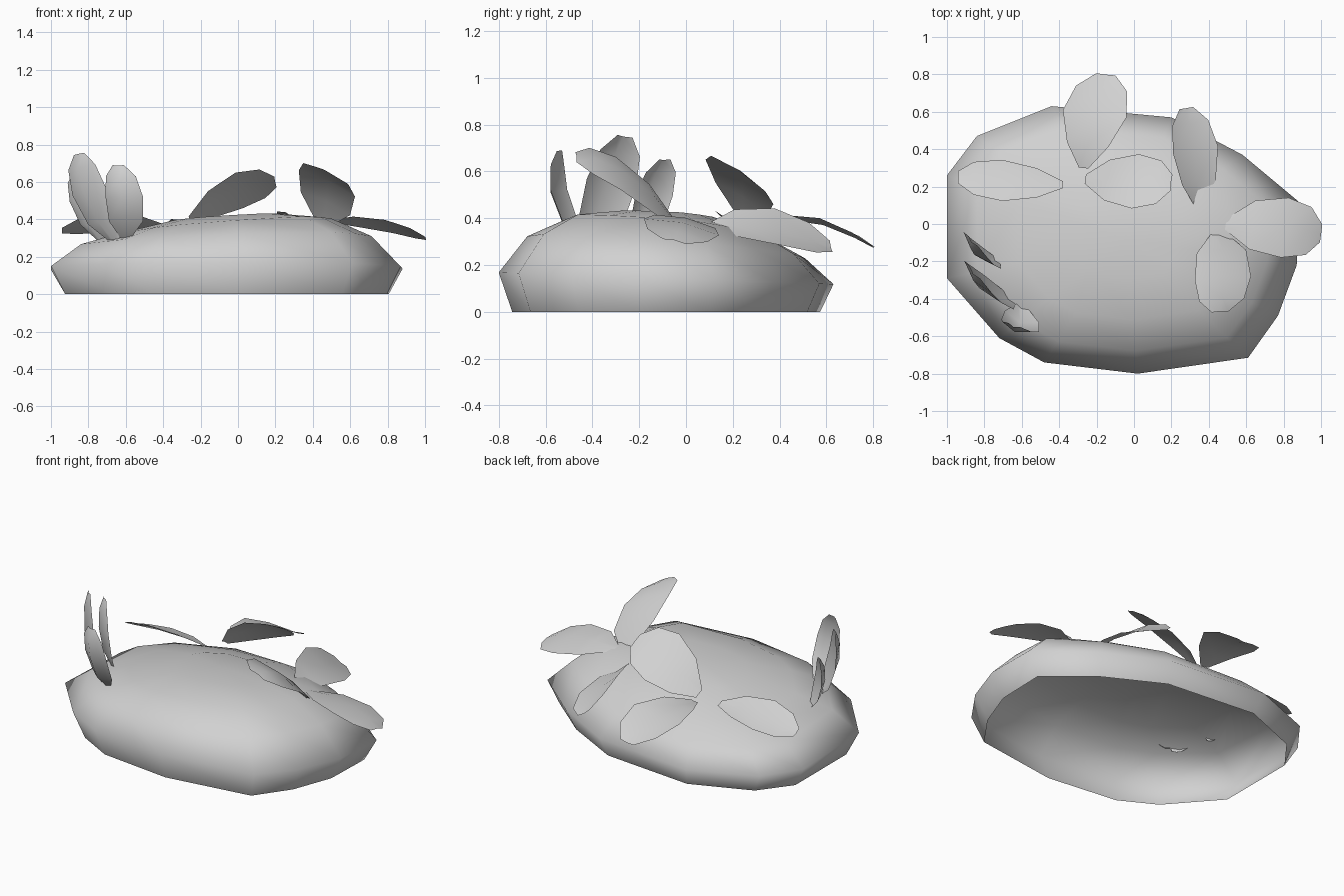
import bpy
import bmesh
from mathutils import Vector

default_cube = bpy.data.objects.get("Cube")
if default_cube:
    bpy.data.objects.remove(default_cube, do_unlink=True)

# One plain grey for the whole model
grey = bpy.data.materials.new("plain grey")
grey.use_nodes = True
grey.diffuse_color = (0.64, 0.64, 0.64, 1)
grey.node_tree.nodes["Principled BSDF"].inputs["Base Color"].default_value = (0.64, 0.64, 0.64, 1)


def finish(name, bm, angle):
    """Turn a bmesh into a smooth shaded, coloured object."""
    bmesh.ops.recalc_face_normals(bm, faces=bm.faces)
    mesh = bpy.data.meshes.new(name)
    bm.to_mesh(mesh)
    bm.free()
    mesh.materials.append(grey)
    obj = bpy.data.objects.new(name, mesh)
    bpy.context.collection.objects.link(obj)
    bpy.ops.object.select_all(action="DESELECT")
    obj.select_set(True)
    bpy.context.view_layer.objects.active = obj
    bpy.ops.object.shade_smooth_by_angle(angle=angle)


# Mound: an irregular outline lofted upwards, open underneath
outline = [(-1, .26), (-.84, .47), (-.44, .63), (.2, .57), (.58, .37),
           (.88, .12), (.87, -.22), (.77, -.49), (.61, -.715), (.02, -.8),
           (-.48, -.74), (-.72, -.61), (-1, -.29)]
centre = Vector((-.05, -.08))
# Each ring: scale, height, slope along x, slope along y
rings = [(.92, 0, 0, 0), (1, .14, 0, -.035), (.83, .275, .03, -.07),
         (.6, .355, .07, -.08), (.3, .41, .06, -.05)]

bm = bmesh.new()
loops = []
for scale, height, slope_x, slope_y in rings:
    loop = []
    for point in outline:
        p = centre + (Vector(point) - centre) * scale
        loop.append(bm.verts.new((p.x, p.y, height + slope_x * p.x + slope_y * p.y)))
    loops.append(loop)
count = len(outline)
for low, high in zip(loops, loops[1:]):
    for i in range(count):
        j = (i + 1) % count
        bm.faces.new((low[i], low[j], high[j], high[i]))
peak = bm.verts.new((centre.x, centre.y, .42))
for i in range(count):
    bm.faces.new((loops[-1][i], loops[-1][(i + 1) % count], peak))
finish("mound", bm, 1.5)

# Leaves: thin blades with a centre fold and a bend along their length
blade = [(0, .15), (.25, .65), (.58, 1), (.85, .8), (1, .3)]


def leaf(name, base, tip, side, bend, broad=1.0, fold=0.02):
    """Broad widens the half of the blade nearest the base."""
    base, tip, side, bend = map(Vector, (base, tip, side, bend))
    normal = (tip - base).cross(side).normalized()
    bm = bmesh.new()
    rows = []
    for t, width in blade:
        if t < 0.5:
            width *= broad
        mid = base.lerp(tip, t) + bend * (4 * t * (1 - t))
        rows.append([bm.verts.new(mid + side * width * s + normal * fold * width * (1 - abs(s)))
                     for s in (-1, 0, 1)])
    for a, b in zip(rows, rows[1:]):
        for i in range(2):
            bm.faces.new((a[i], a[i + 1], b[i + 1], b[i]))
    finish(name, bm, 1.2)


leaf("back_leaf", (-.27, .3, .38), (-.15, .8, .28), (.17, -.02, .01), (-.01, 0, .07))
leaf("back_left_leaf", (.35, .09, .36), (.28, .62, .28), (.12, .02, -.08), (.02, 0, .05), 1.15)
leaf("left_leaf", (.49, 0, .39), (1, -.05, .3), (.02, .16, -.035), (.02, .01, .025), 1.25)
leaf("front_left_leaf", (.45, -.04, .37), (.46, -.47, .66), (.15, .01, -.07), (.02, 0, .055), 1.35)
leaf("centre_leaf", (-.26, .24, .4), (.2, .22, .6), (.02, .145, -.095), (0, 0, .04), 1.15)
leaf("right_leaf", (-.38, .21, .36), (-.94, .25, .34), (0, .11, -.05), (0, 0, .035), 1.1)

# Three upright leaves on the right flank, more deeply folded
leaf("upright_leaf_rear", (-.73, -.19, .28), (-.86, -.09, .65), (.075, -.08, 0), (-.02, -.005, 0), 1.35, -.04)
leaf("upright_leaf_middle", (-.65, -.4, .27), (-.85, -.26, .75), (.09, -.105, .02), (-.03, 0, 0), 1.35, -.04)
leaf("upright_leaf_front", (-.6, -.43, .29), (-.64, -.54, .69), (.1, -.035, 0), (.015, -.05, 0), 1.4, -.04)
